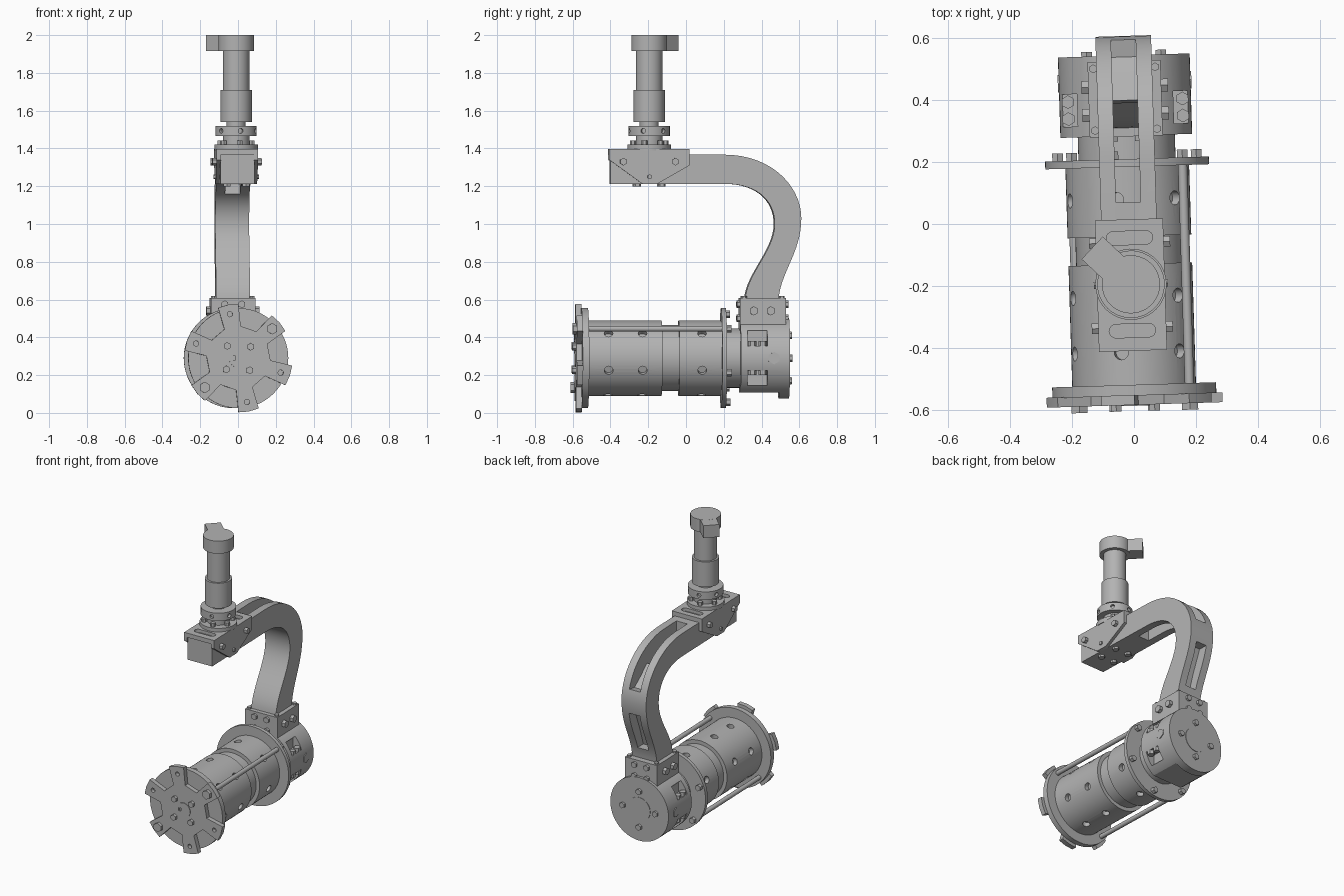
import bpy, bmesh
from math import sin, cos, pi, radians
from mathutils import Matrix, Vector
from mathutils.geometry import interpolate_bezier

cube = bpy.data.objects.get("Cube")
if cube:
    bpy.data.objects.remove(cube, do_unlink=True)

metal = bpy.data.materials.new("machined_grey")
metal.use_nodes = True
GREY = (0.45, 0.45, 0.45, 1)
metal.diffuse_color = GREY
metal.node_tree.nodes["Principled BSDF"].inputs["Base Color"].default_value = GREY

# The whole assembly is turned slightly about the vertical
ROOT = Matrix.Translation((-0.016, 0, 0)) @ Matrix.Rotation(radians(1.8), 4, 'Z')
X, Y, Z = Vector((1, 0, 0)), Vector((0, 1, 0)), Vector((0, 0, 1))
AXIS = 0.29      # height of the drum axis
TOWER = -0.195   # y of the tower axis
SIX = [radians(41 + 60 * k) for k in range(6)]
SIDES = (-1, 1)


def cyl(start, axis, r, length, n=48):
    def add(bm):
        axis_n = Vector(axis).normalized()
        mid = Vector(start) + axis_n * length / 2
        m = Matrix.Translation(mid) @ axis_n.to_track_quat('Z', 'Y').to_matrix().to_4x4()
        bmesh.ops.create_cone(bm, cap_ends=True, segments=n, radius1=r, radius2=r,
                              depth=length, matrix=m)
    return add


def box(x0, x1, y0, y1, z0, z1):
    def add(bm):
        m = Matrix.Translation(((x0 + x1) / 2, (y0 + y1) / 2, (z0 + z1) / 2))
        m = m @ Matrix.Diagonal((x1 - x0, y1 - y0, z1 - z0, 1))
        bmesh.ops.create_cube(bm, size=1, matrix=m)
    return add


def prism(points, axis, a, b):
    """Extrude a 2D outline along axis 'X', 'Y' or 'Z' from a to b."""
    place = {'X': lambda p, t: (t, p[0], p[1]),
             'Y': lambda p, t: (p[0], t, p[1]),
             'Z': lambda p, t: (p[0], p[1], t)}[axis]

    def add(bm):
        lo = [bm.verts.new(place(p, a)) for p in points]
        hi = [bm.verts.new(place(p, b)) for p in points]
        faces = [bm.faces.new(lo), bm.faces.new(hi[::-1])]
        for i in range(len(lo)):
            j = (i + 1) % len(lo)
            faces.append(bm.faces.new((lo[j], lo[i], hi[i], hi[j])))
        bmesh.ops.recalc_face_normals(bm, faces=faces)
    return add


def make(name, shapes):
    bm = bmesh.new()
    for add in shapes:
        add(bm)
    mesh = bpy.data.meshes.new(name)
    bm.to_mesh(mesh)
    bm.free()
    mesh.materials.append(metal)
    ob = bpy.data.objects.new(name, mesh)
    bpy.context.collection.objects.link(ob)
    ob.matrix_world = ROOT
    return ob


def part(name, shapes, cuts=()):
    ob = make(name, shapes)
    if cuts:
        cutter = make(name + "_cutter", cuts)
        cutter.hide_render = True
        mod = ob.modifiers.new("cut", 'BOOLEAN')
        mod.operation, mod.solver, mod.object = 'DIFFERENCE', 'EXACT', cutter
        bpy.context.view_layer.update()
        dg = bpy.context.evaluated_depsgraph_get()
        mesh = bpy.data.meshes.new_from_object(ob.evaluated_get(dg))
        ob.modifiers.clear()
        ob.data = mesh
        bpy.data.objects.remove(cutter, do_unlink=True)
    ob.data.polygons.foreach_set("use_smooth", [True] * len(ob.data.polygons))
    ob.data.set_sharp_from_angle(angle=radians(30))
    return ob


def ydisc(y0, y1, r, n=64):
    return cyl((0, y0, AXIS), Y, r, y1 - y0, n)


def around(r, a, y):
    return Vector((r * cos(a), y, AXIS + r * sin(a)))


def radial_holes(y):
    return [cyl(around(0.17, a, y), (cos(a), 0, sin(a)), 0.023, 0.1, 20) for a in SIX]


# Front star plate with six flared arms, and the ring behind it
star = []
for a in SIX:
    for da, r in ((-15, .17), (-11, .287), (0, .288), (11, .287), (15, .17)):
        star.append((r * cos(a + radians(da)), AXIS + r * sin(a + radians(da))))
small = [cyl(around(0.237, a, -0.62), Y, 0.014, 0.06, 16) for i, a in enumerate(SIX) if i % 3]
part("star_plate", [prism(star, 'Y', -0.585, -0.553)],
     small + [cyl((0, -0.6, AXIS), Y, 0.03, 0.06, 24)])
part("front_ring", [ydisc(-0.555, -0.52, 0.265)])
part("hub_cap", [ydisc(-0.588, -0.57, 0.05, 32)], [box(-.035, -.015, -.6, -.578, .28, .3)])
part("star_bolts", [cyl(around(0.088, radians(43 + 90 * k), -0.605), Y, 0.02, 0.03, 6)
                    for k in range(4)]
     + [cyl(around(0.237, SIX[i], -0.606), Y, 0.03, 0.03, 6) for i in (0, 3)])

# Drums, waist and rear flange
part("front_drum", [ydisc(-0.525, -0.13, 0.2)], radial_holes(-0.415) + radial_holes(-0.235))
part("waist", [ydisc(-0.14, -0.03, 0.175)])
part("rear_drum", [ydisc(-0.04, 0.19, 0.2)], radial_holes(0.08))
part("rear_flange", [ydisc(0.185, 0.21, 0.265)])
part("neck", [ydisc(0.2, 0.3, 0.157)])
part("tie_rods", [cyl(around(0.237, SIX[i], -0.55), Y, 0.015, 0.76, 16) for i in (0, 3)])
part("flange_bolts", [cyl(around(0.237, a, 0.205), Y, 0.02, 0.03, 6) for a in SIX])

# Rear joint housing with side windows
windows = []
for s in SIDES:
    for zc in (AXIS + 0.105, AXIS - 0.105):
        x0, x1 = sorted((s * 0.14, s * 0.3))
        windows.append(box(x0, x1, 0.32, 0.425, zc - 0.04, zc + 0.04))
windows.append(box(-0.3, 0.3, 0.2, 0.49, 0, 0.108))
part("joint_housing", [ydisc(0.285, 0.545, 0.213)], windows)
part("joint_cover", [ydisc(0.54, 0.548, 0.08, 40)])
part("joint_bolts", [cyl(around(0.12, k * pi / 2, 0.54), Y, 0.02, 0.02, 6) for k in range(4)]
     + [cyl((s * 0.2, 0.46, AXIS), X * s, 0.033, 0.016, 6) for s in SIDES]
     + [cyl((s * 0.185, y, AXIS + t * 0.065), Z * t, 0.022, 0.025, 6)
        for s in SIDES for t in SIDES for y in (0.345, 0.4)])

# Mount block between housing and arm
part("mount_block", [box(-0.118, 0.118, 0.283, 0.527, 0.42, 0.607)])
part("mount_bolts", [cyl((s * 0.11, y, 0.54), X * s, 0.024, 0.03, 6)
                     for s in SIDES for y in (0.355, 0.445)]
     + [cyl((s * 0.045, y, z), Y * t, 0.02, 0.02, 6) for s in SIDES
        for y, t in ((0.288, -1), (0.522, 1)) for z in (0.5, 0.575)]
     + [cyl((s * 0.1, y, 0.6), Z, 0.014, 0.018, 6) for s in SIDES for y in (0.305, 0.505)])


# Curved arm with two recessed slots
def bend(*pts):
    return [(p.x, p.y) for p in interpolate_bezier(*[Vector((a, b, 0)) for a, b in pts], 16)]


outer = bend((.2, 1.367), (.45, 1.367), (.608, 1.2), (.608, 1.03))
outer += bend((.608, 1.03), (.608, .85), (.50, .75), (.487, .6))[1:]
inner = bend((.2, 1.213), (.38, 1.213), (.467, 1.12), (.467, 1.0))
inner += bend((.467, 1.0), (.467, .86), (.32, .74), (.31, .6))[1:]
arm = [(-0.402, 1.367)] + outer + inner[::-1] + [(-0.402, 1.213)]
upper_slot = [(.07, 1.5), (.07, 1.1), (.38, 1.1), (.40, 1.21), (.47, 1.15), (.54, 1.1),
              (.7, 1.13), (.7, 1.5)]
lower_slot = [(.7, .95), (.54, .95), (.48, .8), (.44, .68), (.7, .68)]
part("curved_arm", [prism(arm, 'X', -0.09, 0.09)],
     [prism(p, 'X', -0.04, 0.04) for p in (upper_slot, lower_slot)])


# Saddle that clamps the arm's free end
def stadium(yc, half, r):
    pts = []
    for k in range(18):
        a = -pi / 2 + (k if k < 9 else k - 1) * pi / 8
        pts.append(((half - r) * (1 if k < 9 else -1) + r * cos(a), yc + r * sin(a)))
    return pts


part("saddle_top", [box(-0.11, 0.11, -0.41, 0.015, 1.367, 1.396)],
     [prism(stadium(y, 0.075, 0.022), 'Z', 1.375, 1.42) for y in (-0.045, -0.345)])
cheek = [(-.41, 1.39), (.015, 1.39), (.015, 1.31), (-.155, 1.213), (-.235, 1.213), (-.41, 1.34)]
part("saddle_cheeks", [prism(cheek, 'X', *sorted((s * 0.088, s * 0.11))) for s in SIDES])
part("saddle_bolts", [cyl((s * 0.105, y, 1.33), X * s, 0.02, 0.026, 6)
                      for s in SIDES for y in (-0.335, -0.06)]
     + [cyl((s * 0.105, TOWER, 1.25), X * s, 0.013, 0.015, 6) for s in SIDES]
     + [cyl((s * 0.05, TOWER + t * 0.065, 1.22), -Z, 0.021, 0.022, 6)
        for s in SIDES for t in SIDES])


# Upright motor tower
def tier(z0, z1, r):
    return cyl((0, TOWER, z0), Z, r, z1 - z0, 48)


part("tower_base", [tier(1.39, 1.42, 0.115)])
part("tower_neck", [tier(1.41, 1.47, 0.07), tier(1.515, 1.545, 0.05)])
part("tower_bolts", [cyl((0.088 * cos(a), TOWER + 0.088 * sin(a), 1.415), Z, 0.016, 0.028, 6)
                     for a in SIX])
part("tower_collar", [tier(1.467, 1.52, 0.109)],
     [cyl((0.09 * cos(a), TOWER + 0.09 * sin(a), 1.493), (cos(a), sin(a), 0), 0.013, 0.05, 16)
      for a in SIX])
part("gearbox", [tier(1.54, 1.71, 0.083)])
part("motor", [tier(1.705, 1.92, 0.07)])
part("motor_cap", [tier(1.915, 2.0, 0.094)])
d, w = Vector((-1, 1)).normalized(), Vector((1, 1)).normalized()
plug = [Vector((0, TOWER)) + d * a + w * b
        for a, b in ((0.03, -0.05), (0.172, -0.05), (0.172, 0.05), (0.03, 0.05))]
part("motor_plug", [prism(plug, 'Z', 1.9155, 1.9995)])
